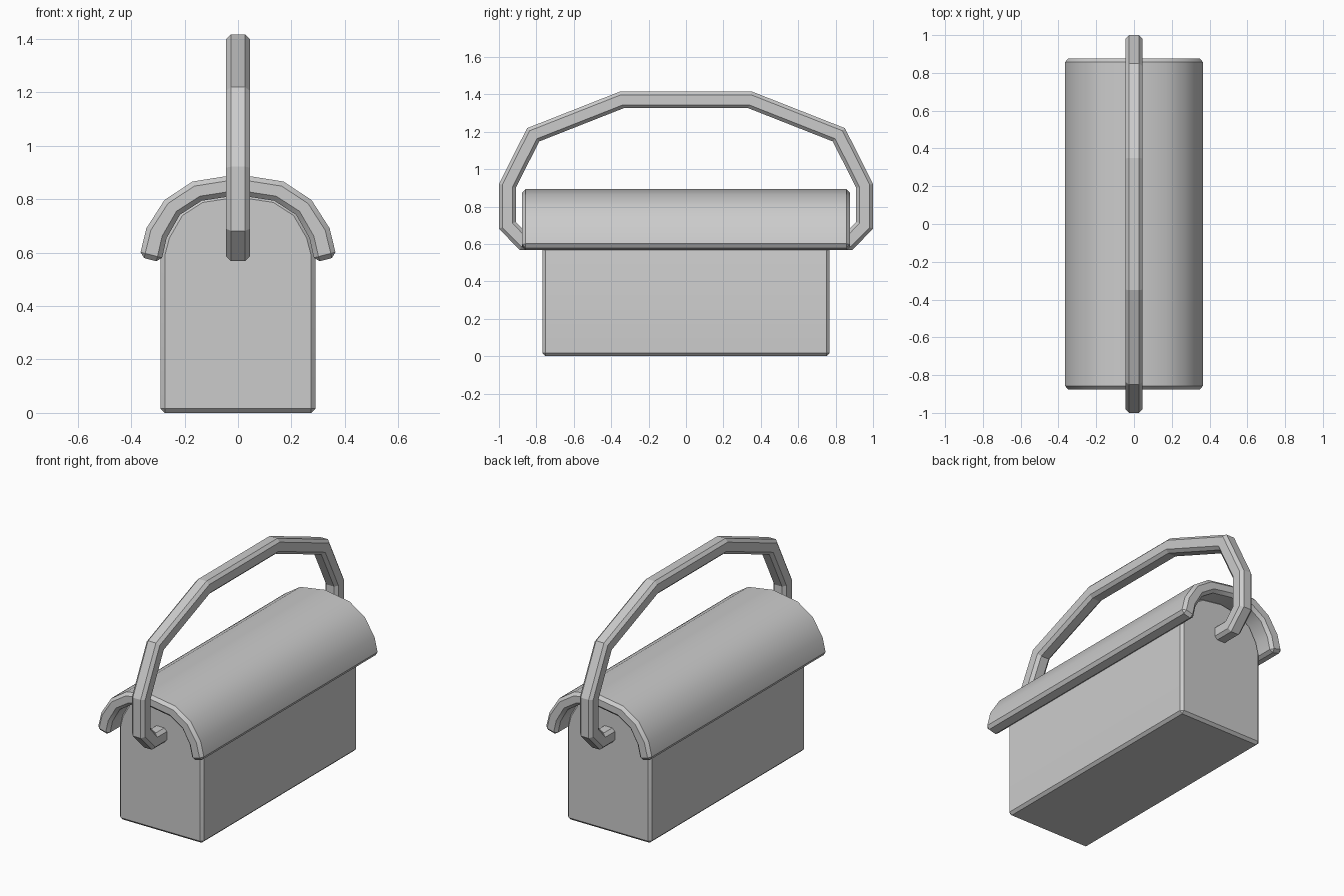
import bpy, bmesh, math
from mathutils import Vector

if "Cube" in bpy.data.objects:
    bpy.data.objects.remove(bpy.data.objects["Cube"])


def finish(bm, name, bevel=0.0):
    bmesh.ops.recalc_face_normals(bm, faces=bm.faces[:])
    mesh = bpy.data.meshes.new(name)
    bm.to_mesh(mesh)
    bm.free()
    obj = bpy.data.objects.new(name, mesh)
    bpy.context.collection.objects.link(obj)
    if bevel:
        mod = obj.modifiers.new("edge_bevel", 'BEVEL')
        mod.width = bevel
        mod.segments = 1
        mod.limit_method = 'ANGLE'
        mod.angle_limit = math.radians(35)
    return obj


def mirrored(half):
    """Complete a profile that runs from the right side up to the centre."""
    return half + [(-x, z) for x, z in reversed(half) if x > 0]


def bridge(bm, a, b):
    n = len(a)
    for i in range(n):
        j = (i + 1) % n
        bm.faces.new((a[i], a[j], b[j], b[i]))


def extrude_y(name, profile, half_len, bevel, strip=None):
    """Extrude an x-z profile along y; strip = points per side of a thick arch."""
    bm = bmesh.new()
    ends = [[bm.verts.new((x, y, z)) for x, z in profile]
            for y in (-half_len, half_len)]
    bridge(bm, *ends)
    for ring in ends:
        bm.faces.new(ring)
    return finish(bm, name, bevel)


# Body: straight box with an arched top tucked under the lid
body_half = [(0.29, 0.0), (0.29, 0.59), (0.272, 0.66), (0.22, 0.75),
             (0.138, 0.803), (0.0, 0.824)]
body = extrude_y("body", mirrored(body_half), 0.767, 0.016)

# Lid: thick curved shell overhanging the body
outer = mirrored([(0.369, 0.584), (0.343, 0.691), (0.275, 0.797),
                  (0.17, 0.866), (0.0, 0.893)])
inner = mirrored([(0.288, 0.563), (0.267, 0.655), (0.217, 0.742),
                  (0.136, 0.794), (0.0, 0.815)])
lid = extrude_y("lid", outer + inner[::-1], 0.876, 0.018)

# Handle: octagonal bar swept with mitred corners in the y-z plane
half_path = [(-0.74, 0.613), (-0.87, 0.613), (-0.955, 0.7), (-0.955, 0.911),
             (-0.817, 1.184), (-0.342, 1.371)]
path = [Vector(p) for p in half_path + [(-y, z) for y, z in reversed(half_path)]]
R, C = 0.045, 0.027
section = [(R, C), (C, R), (-C, R), (-R, C), (-R, -C), (-C, -R), (C, -R), (R, -C)]
bm = bmesh.new()
rings = []
for i, p in enumerate(path):
    d1 = (p - path[max(i - 1, 0)]) if i else (path[1] - p)
    d2 = (path[i + 1] - p) if i < len(path) - 1 else d1
    n1, n2 = [Vector((-d.y, d.x)).normalized() for d in (d1, d2)]
    miter = (n1 + n2) / (1 + n1.dot(n2))
    rings.append([bm.verts.new((x, p.x + miter.x * n, p.y + miter.y * n))
                  for x, n in section])
for a, b in zip(rings, rings[1:]):
    bridge(bm, a, b)
bm.faces.new(rings[0])
bm.faces.new(rings[-1])
handle = finish(bm, "handle")

# Smooth the gentle lid and body arches, keep the bevels crisp
for obj in (body, lid):
    bpy.ops.object.select_all(action='DESELECT')
    obj.select_set(True)
    bpy.context.view_layer.objects.active = obj
    bpy.ops.object.modifier_apply(modifier="edge_bevel")
    bpy.ops.object.shade_smooth_by_angle(angle=math.radians(30))
